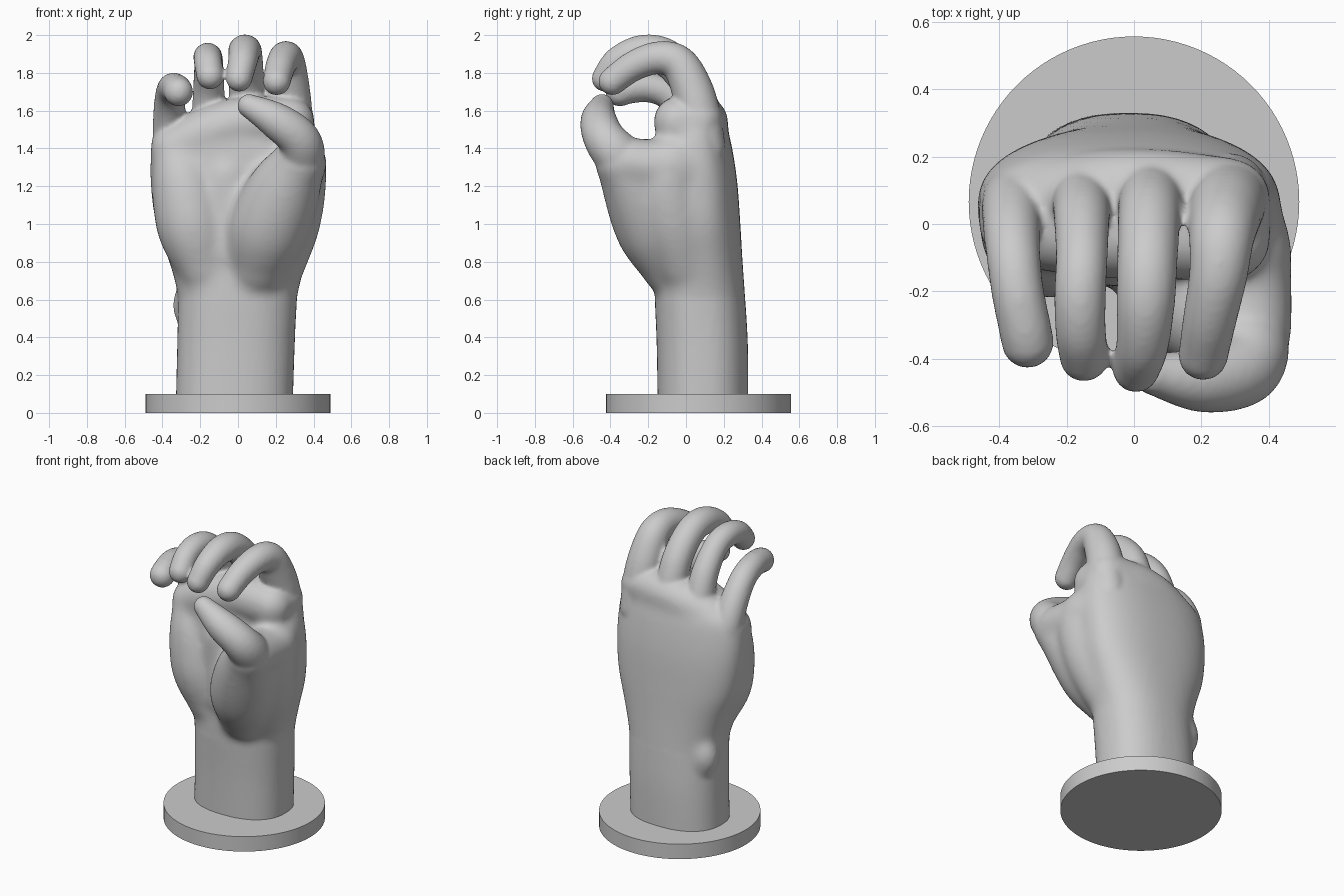
import bpy, bmesh, math
from mathutils import Vector, Matrix

if "Cube" in bpy.data.objects:
    bpy.data.objects.remove(bpy.data.objects["Cube"])


def spline(pts, steps=6):
    """Catmull-Rom through tuples of any length."""
    p = [pts[0]] + list(pts) + [pts[-1]]
    out = []
    for i in range(1, len(p) - 2):
        for s in range(steps):
            t = s / steps
            out.append([0.5 * (2 * b + (c - a) * t + (2 * a - 5 * b + 4 * c - d) * t * t
                               + (3 * b - a - 3 * c + d) * t ** 3)
                        for a, b, c, d in zip(*p[i - 1:i + 3])])
    out.append(list(pts[-1]))
    return out


def skin(bm, rings):
    """Closed skin over a list of vertex rings."""
    n = len(rings[0])
    for a, b in zip(rings, rings[1:]):
        for i in range(n):
            j = (i + 1) % n
            bm.faces.new((a[i], a[j], b[j], b[i]))
    bm.faces.new(rings[0][::-1])
    bm.faces.new(rings[-1])


def ball(bm, pos, r, scale=(1, 1, 1)):
    m = Matrix.Translation(pos) @ Matrix.Diagonal((*scale, 1))
    bmesh.ops.create_uvsphere(bm, u_segments=24, v_segments=16, radius=r, matrix=m)


def limb(bm, pts, n=24):
    """Round tapered limb through (x, y, z, radius) points."""
    path = spline(pts)
    c = [Vector(q[:3]) for q in path]
    u, old, rings = None, None, []
    for i, q in enumerate(path):
        t = (c[min(i + 1, len(c) - 1)] - c[max(i - 1, 0)]).normalized()
        if u is None:
            u = t.orthogonal().normalized()
        else:
            u = old.rotation_difference(t) @ u
        old = t
        v = t.cross(u)
        rings.append([bm.verts.new(c[i] + q[3] * (u * math.cos(2 * math.pi * k / n)
                                                  + v * math.sin(2 * math.pi * k / n)))
                      for k in range(n)])
    skin(bm, rings)
    ball(bm, c[0], path[0][3])
    ball(bm, c[-1], path[-1][3])


def loft(bm, rows, n=48):
    """Rounded-box sections: z, xmin, xmax, ymin, ymax."""
    f = lambda s: math.copysign(abs(s) ** 0.85, s)
    rings = []
    for z, x0, x1, y0, y1 in spline(rows):
        ang = [2 * math.pi * k / n for k in range(n)]
        rings.append([bm.verts.new(((x0 + x1) / 2 + (x1 - x0) / 2 * f(math.cos(a)),
                                    (y0 + y1) / 2 + (y1 - y0) / 2 * f(math.sin(a)), z))
                      for a in ang])
    skin(bm, rings)


def fused(bm, name, voxel, iterations):
    """Object whose overlapping parts melt into one smooth skin."""
    me = bpy.data.meshes.new(name)
    bmesh.ops.recalc_face_normals(bm, faces=bm.faces)
    bm.to_mesh(me)
    bm.free()
    ob = bpy.data.objects.new(name, me)
    bpy.context.collection.objects.link(ob)
    rm = ob.modifiers.new("fuse", 'REMESH')
    rm.mode = 'VOXEL'
    rm.voxel_size = voxel
    rm.use_smooth_shade = True
    sm = ob.modifiers.new("soften", 'SMOOTH')
    sm.factor = 0.5
    sm.iterations = iterations
    return ob


# --- palm: melted strongly first ---
body = [(0.03, -.33, .29, -.15, .33), (0.35, -.322, .30, -.155, .328),
        (0.6, -.317, .312, -.165, .314), (0.8, -.365, .36, -.16, .3),
        (1.0, -.435, .415, -.155, .288), (1.22, -.465, .435, -.155, .272),
        (1.4, -.46, .43, -.155, .245), (1.5, -.42, .41, -.13, .22),
        (1.57, -.28, .38, -.08, .19)]
bm = bmesh.new()
loft(bm, body)
# knuckle row, and pad under the finger roots
limb(bm, [(-.35, .05, 1.42, .115), (-.14, .08, 1.5, .135),
          (.04, .09, 1.54, .135), (.28, .07, 1.55, .13)])
limb(bm, [(-.34, -.0, 1.4, .125), (-.14, -.02, 1.49, .14),
          (.05, -.025, 1.54, .14), (.275, -.04, 1.54, .135)])
# ball of the thumb, its filling and the web
limb(bm, [(.11, -.07, .79, .175), (.16, -.155, .97, .215), (.245, -.25, 1.18, .195),
          (.325, -.345, 1.33, .142)])
limb(bm, [(.19, -.0, .8, .17), (.25, -.06, 1.0, .185), (.295, -.1, 1.2, .175),
          (.32, -.08, 1.32, .15)])
limb(bm, [(.32, -.05, 1.3, .145), (.33, -.2, 1.31, .14), (.335, -.32, 1.33, .135)])
# outer heel of the palm and middle of the palm
limb(bm, [(-.18, -.02, .78, .15), (-.24, -.03, .98, .19), (-.285, -.02, 1.22, .175),
          (-.33, .0, 1.38, .13)])
limb(bm, [(-.06, -.02, .85, .16), (-.06, -.03, 1.25, .16)])
# wrist bone
ball(bm, (-.25, .17, .57), .1, (1, .9, 1.4))
palm = fused(bm, "palm_core", 0.018, 25)
melted = bpy.data.meshes.new_from_object(
    palm.evaluated_get(bpy.context.evaluated_depsgraph_get()))
bpy.data.objects.remove(palm)

# --- whole hand ---
bm = bmesh.new()
bm.from_mesh(melted)
bpy.data.meshes.remove(melted)
loft(bm, body[:3])

# fingers
limb(bm, [(.285, .1, 1.4, .11), (.28, .07, 1.57, .115), (.27, .03, 1.72, .11),
          (.26, -.04, 1.85, .097), (.25, -.15, 1.88, .087), (.225, -.28, 1.835, .08),
          (.205, -.39, 1.755, .074)])
limb(bm, [(.05, .14, 1.4, .1), (.05, .09, 1.58, .098), (.045, .025, 1.76, .093),
          (.04, -.1, 1.888, .09), (.035, -.23, 1.915, .087), (.025, -.36, 1.862, .078),
          (.006, -.43, 1.77, .07)])
limb(bm, [(-.155, .13, 1.38, .095), (-.155, .08, 1.55, .09), (-.155, .015, 1.72, .083),
          (-.155, -.1, 1.85, .077), (-.16, -.21, 1.883, .077), (-.158, -.32, 1.855, .075),
          (-.148, -.395, 1.785, .073)])
limb(bm, [(-.355, .09, 1.3, .09), (-.36, .06, 1.46, .092), (-.363, -.01, 1.6, .085),
          (-.357, -.1, 1.69, .08), (-.345, -.2, 1.722, .078), (-.325, -.3, 1.715, .078),
          (-.315, -.35, 1.70, .078)])
# thumb
limb(bm, [(.25, -.25, 1.18, .16), (.327, -.345, 1.34, .133), (.32, -.43, 1.45, .112),
          (.2, -.462, 1.548, .097), (.06, -.445, 1.625, .064)])
hand = fused(bm, "hand", 0.012, 8)

# round base
bpy.ops.mesh.primitive_cylinder_add(vertices=96, radius=0.49, depth=0.1,
                                    location=(0, 0.066, 0.05))
base = bpy.context.object
base.name = "base"
bpy.ops.object.shade_smooth_by_angle(angle=math.radians(35))
